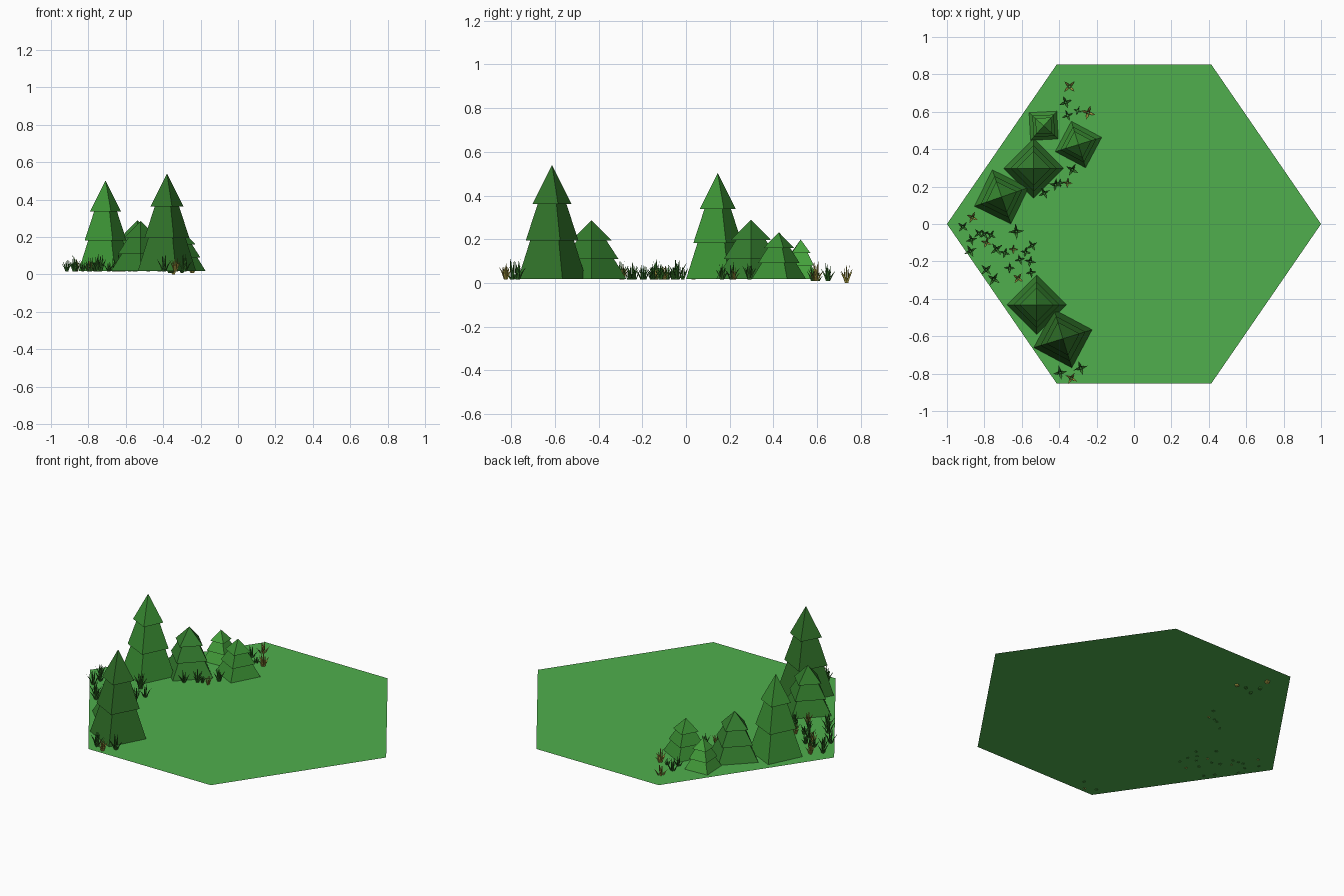
import bpy, bmesh, math, random
from mathutils import Vector

if "Cube" in bpy.data.objects:
    bpy.data.objects.remove(bpy.data.objects["Cube"])

random.seed(4)
GROUND_Z = 0.016


def material(name, rgb):
    m = bpy.data.materials.new(name)
    m.diffuse_color = (*rgb, 1)
    m.use_nodes = True
    m.node_tree.nodes["Principled BSDF"].inputs["Base Color"].default_value = m.diffuse_color
    return m


def add_object(name, bm, mat):
    bmesh.ops.recalc_face_normals(bm, faces=bm.faces)
    me = bpy.data.meshes.new(name)
    bm.to_mesh(me)
    bm.free()
    me.materials.append(mat)
    ob = bpy.data.objects.new(name, me)
    bpy.context.collection.objects.link(ob)
    return ob


# Flat six-sided ground tile
bm = bmesh.new()
outline = [(1, 0), (.413, .853), (-.413, .853), (-1, 0), (-.413, -.853), (.413, -.853)]
bm.faces.new([bm.verts.new((x, y, GROUND_Z)) for x, y in outline])
add_object("ground_tile", bm, material("meadow", (.08, .43, .075)))


# Four-sided fir: stepped tiers lofted from a (radius, height) profile
TIERS = [(1, 0), (.64, .34), (.77, .34), (.42, .66), (.57, .66)]


def fir(name, x, y, top, radius, turn, rgb):
    bm = bmesh.new()
    base = GROUND_Z + .002
    rings = []
    for r, h in TIERS:
        ring = []
        for k in range(4):
            a = math.radians(turn + 90 * k)
            ring.append(bm.verts.new((x + radius * r * math.cos(a),
                                      y + radius * r * math.sin(a),
                                      base + h * (top - base))))
        rings.append(ring)
    tip = bm.verts.new((x, y, top))
    bm.faces.new(rings[0][::-1])
    for k in range(4):
        n = (k + 1) % 4
        for lo, hi in zip(rings, rings[1:]):
            bm.faces.new((lo[k], lo[n], hi[n], hi[k]))
        bm.faces.new((rings[-1][k], rings[-1][n], tip))
    add_object(name, bm, material(name + "_green", rgb))


fir("tall_fir_front", -.38, -.613, .54, .163, 17, (.03, .17, .022))
fir("low_fir_front", -.52, -.432, .287, .16, 0, (.032, .20, .025))
fir("tall_fir_back", -.708, .145, .503, .153, 19, (.045, .29, .035))
fir("low_fir_back", -.537, .297, .29, .16, 0, (.035, .21, .028))
fir("small_fir_right", -.297, .425, .232, .13, 17, (.042, .27, .033))
fir("small_fir_back", -.483, .525, .199, .105, 48, (.06, .36, .045))


# Grass: each tuft has four splayed outer blades and four upright inner ones
def blade(bm, foot, angle, lean, height, width):
    out = Vector((math.cos(angle), math.sin(angle), 0))
    side = Vector((-out.y, out.x, 0)) * width
    start = foot + out * .004
    mid = foot + out * (.004 + lean * .4) + Vector((0, 0, height * .55))
    tip = foot + out * (.004 + lean) + Vector((0, 0, height))
    low = [bm.verts.new(p) for p in (start - side, start + side, start + out * width)]
    high = [bm.verts.new(p) for p in (mid - side, mid + side, mid + out * width)]
    end = bm.verts.new(tip)
    for k in range(3):
        n = (k + 1) % 3
        bm.faces.new((low[k], low[n], high[n], high[k]))
        bm.faces.new((high[k], high[n], end))


def grass(name, spots, rgb):
    bm = bmesh.new()
    for x, y, size in spots:
        z = 0.0 if y > .7 else (.008 if y > .55 else GROUND_Z - .001)
        foot = Vector((x, y, z))
        turn = random.uniform(0, math.pi / 2)
        for k in range(4):
            a = turn + k * math.pi / 2
            blade(bm, foot, a, .033 * size, random.uniform(.045, .065) * size, .0055 * size)
            blade(bm, foot, a + .8, .008 * size, random.uniform(.065, .09) * size, .004 * size)
    add_object(name, bm, material(name + "_colour", rgb))


grass("green_grass", [
    (-.365, .65, 1), (-.355, .58, .8), (-.30, .605, .6), (-.33, .29, 1),
    (-.42, .21, 1), (-.48, .165, .9), (-.395, .22, .6),
    (-.915, -.015, .9), (-.87, -.085, .9), (-.875, -.145, 1), (-.83, -.05, .8),
    (-.80, -.055, .8), (-.765, -.06, .8), (-.735, -.135, 1.1), (-.69, -.155, .8),
    (-.63, -.04, 1.2), (-.79, -.245, 1), (-.75, -.295, 1.1), (-.665, -.235, .8),
    (-.61, -.19, .8), (-.58, -.15, .8), (-.545, -.115, .9), (-.555, -.20, .9),
    (-.55, -.26, .8), (-.395, -.795, 1.1), (-.285, -.77, 1.1)], (.04, .2, .025))
grass("dry_grass", [
    (-.345, .735, 1.05), (-.865, .035, .9), (-.335, -.825, .95), (-.62, -.29, .9),
    (-.245, .595, 1.1), (-.355, .22, .7), (-.79, -.10, .8), (-.645, -.135, .7)],
    (.42, .36, .06))
